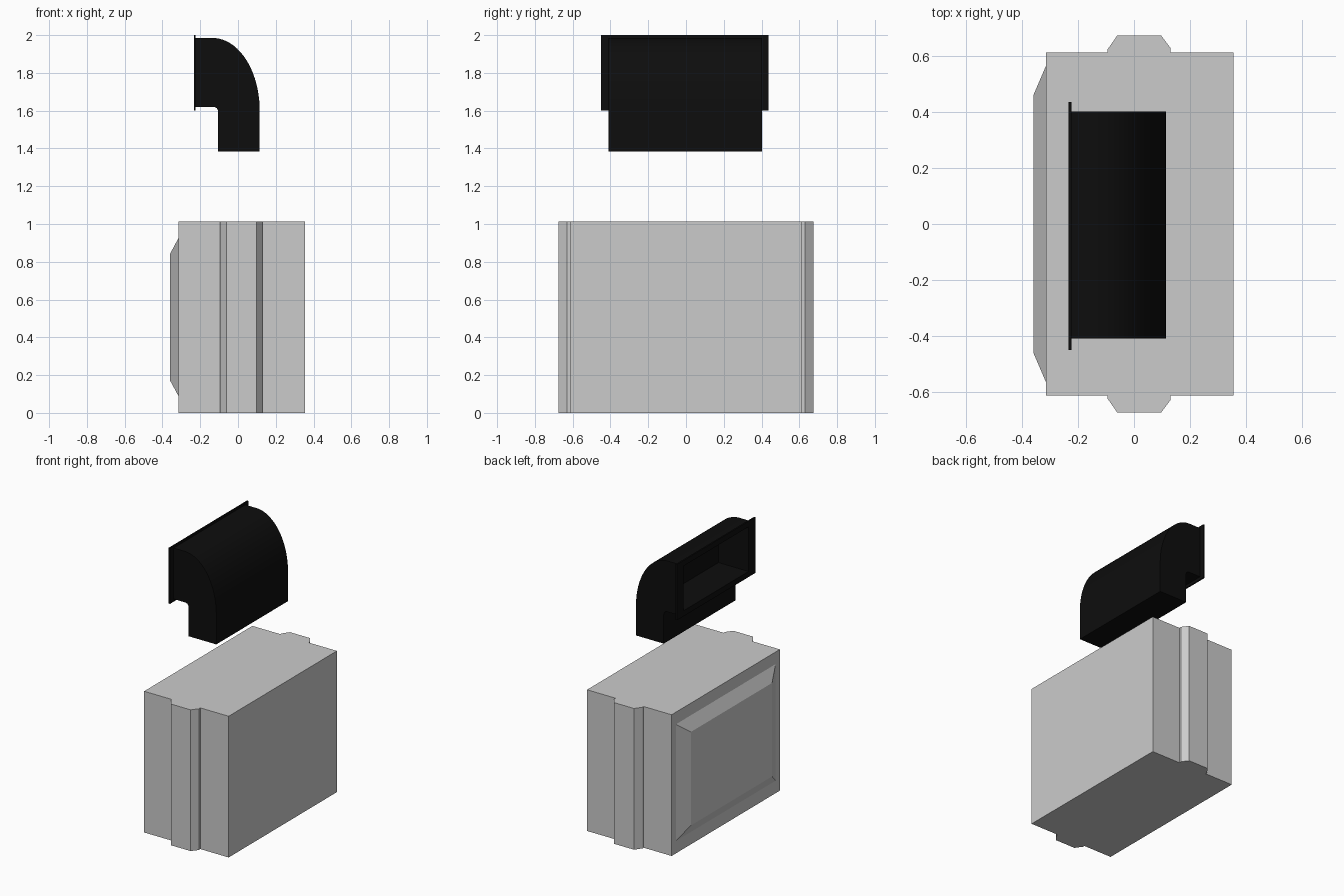
import bpy, bmesh, math

if "Cube" in bpy.data.objects:
    bpy.data.objects.remove(bpy.data.objects["Cube"])


def prism(name, outline, plane, lo, hi):
    """Extrude a closed outline: plane 'xy' runs along z, plane 'xz' along y."""
    place = (lambda a, b, h: (a, b, h)) if plane == 'xy' else (lambda a, b, h: (a, h, b))
    bm = bmesh.new()
    rings = [[bm.verts.new(place(a, b, h)) for a, b in outline] for h in (lo, hi)]
    return skin(name, bm, rings)


def skin(name, bm, rings):
    """Cap two matching rings and join them with side faces."""
    n = len(rings[0])
    for ring in rings:
        bm.faces.new(ring)
    for i in range(n):
        j = (i + 1) % n
        bm.faces.new((rings[0][i], rings[0][j], rings[1][j], rings[1][i]))
    bmesh.ops.recalc_face_normals(bm, faces=bm.faces)
    mesh = bpy.data.meshes.new(name)
    bm.to_mesh(mesh)
    bm.free()
    ob = bpy.data.objects.new(name, mesh)
    bpy.context.collection.objects.link(ob)
    return ob


def arc(cx, cz, rx, rz, steps):
    """Quarter ellipse from the top round to the right."""
    return [(cx + rx * math.sin(t), cz + rz * math.cos(t))
            for t in (math.pi / 2 * i / steps for i in range(steps + 1))]


# housing with a chamfered rib on each end
half = [(0.355, 0.613), (0.13, 0.613), (0.13, 0.63), (0.097, 0.674),
        (-0.06, 0.674), (-0.094, 0.625), (-0.094, 0.613), (-0.315, 0.613)]
prism("housing", half + [(x, -y) for x, y in reversed(half)], 'xy', 0, 1.012)

# raised bevelled panel
bm = bmesh.new()
rings = [[bm.verts.new((x, sy * w, 0.507 + sz * h))
          for sy, sz in ((-1, -1), (1, -1), (1, 1), (-1, 1))]
         for x, w, h in ((-0.315, 0.565, 0.418), (-0.36, 0.46, 0.335))]
skin("raised_panel", bm, rings)

# elbow duct and its mouth flange
outer = arc(-0.135, 1.6, 0.25, 0.385, 20)
inner = arc(-0.13, 1.595, 0.025, 0.025, 6)
duct = prism("elbow_duct",
             [(-0.228, 1.985)] + outer + [(0.115, 1.385), (-0.105, 1.385)]
             + inner[::-1] + [(-0.228, 1.62)], 'xz', -0.41, 0.402)
flange = prism("duct_flange",
               [(-0.234, 1.6), (-0.224, 1.6), (-0.224, 2.0), (-0.234, 2.0)],
               'xz', -0.45, 0.436)

# recess in the duct mouth
cutter = prism("recess_cutter",
               [(-0.3, 1.64), (0.005, 1.64), (0.005, 1.89), (-0.1, 1.96), (-0.3, 1.96)],
               'xz', -0.375, 0.36)
cutter.hide_render = True
black = bpy.data.materials.new("black")
black.diffuse_color = (0.004, 0.004, 0.004, 1)
black.use_nodes = True
black.node_tree.nodes["Principled BSDF"].inputs["Base Color"].default_value = black.diffuse_color
for ob in (duct, flange):
    ob.data.materials.append(black)
    mod = ob.modifiers.new("recess", 'BOOLEAN')
    mod.operation = 'DIFFERENCE'
    mod.solver = 'EXACT'
    mod.object = cutter
    bpy.ops.object.select_all(action='DESELECT')
    bpy.context.view_layer.objects.active = ob
    ob.select_set(True)
    bpy.ops.object.modifier_apply(modifier=mod.name)
    bpy.ops.object.shade_smooth_by_angle(angle=math.radians(30))
bpy.data.objects.remove(cutter)
